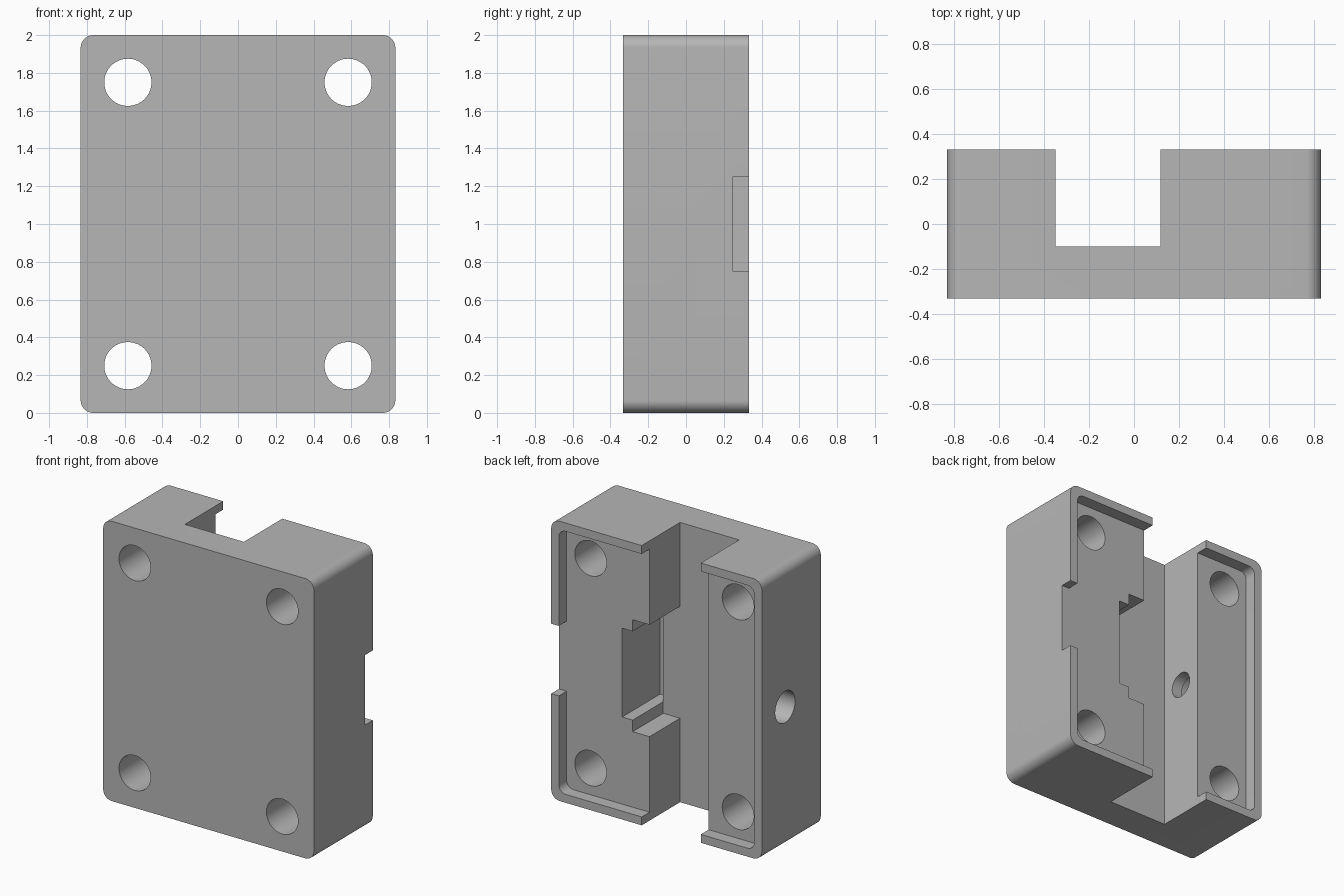
import bpy
import bmesh
import math
from mathutils import Matrix

cube = bpy.data.objects.get("Cube")
if cube:
    bpy.data.objects.remove(cube, do_unlink=True)

grey = bpy.data.materials.new("plain grey")
grey.use_nodes = True
COLOUR = (0.47, 0.47, 0.47, 1)
grey.diffuse_color = COLOUR
grey.node_tree.nodes["Principled BSDF"].inputs["Base Color"].default_value = COLOUR


def add_object(name, bm):
    bmesh.ops.recalc_face_normals(bm, faces=bm.faces)
    mesh = bpy.data.meshes.new(name)
    bm.to_mesh(mesh)
    bm.free()
    mesh.materials.append(grey)
    obj = bpy.data.objects.new(name, mesh)
    bpy.context.collection.objects.link(obj)
    return obj


def block(name, x, y, z, radius=0.0, steps=10):
    """Box between limits, with its four y-direction edges rounded."""
    bm = bmesh.new()
    bmesh.ops.create_cube(bm, size=1)
    for v in bm.verts:
        v.co = [lim[0] if c < 0 else lim[1] for c, lim in zip(v.co, (x, y, z))]
    if radius:
        edges = [e for e in bm.edges
                 if abs(e.verts[0].co.y - e.verts[1].co.y) > 0.001]
        bmesh.ops.bevel(bm, geom=edges, offset=radius, segments=steps,
                        profile=0.5, affect='EDGES')
    return add_object(name, bm)


def rod(name, centre, radius, length, axis):
    bm = bmesh.new()
    bmesh.ops.create_cone(bm, cap_ends=True, segments=64, radius1=radius,
                          radius2=radius, depth=length)
    turn = Matrix.Rotation(math.pi / 2, 4, axis)
    bmesh.ops.transform(bm, matrix=Matrix.Translation(centre) @ turn, verts=bm.verts)
    return add_object(name, bm)


# Main body with rounded upright outline
W, D, H = 0.833, 0.333, 2.0
RIM, FLOOR, CHANNEL = 0.06, 0.245, -0.1
body = block("housing_body", (-W, W), (-D, D), (0, H), 0.067)

# Back recess, vertical channel, stepped side pocket and rim notch
cutters = [
    block("recess_cutter", (RIM - W, W - RIM), (FLOOR, 0.5), (RIM, H - RIM), 0.055),
    block("channel_cutter", (-0.35, 0.117), (CHANNEL, 0.6), (-0.2, H + 0.2)),
    block("pocket_cutter", (0, 0.25), (CHANNEL, 0.4), (0.6, 1.4)),
    block("slot_cutter", (0.25, 0.333), (-0.183, 0.45), (0.683, 1.317)),
    block("notch_cutter", (0.7, 1), (FLOOR, 0.55), (0.75, 1.25)),
]

# Four screw holes
for x in (-0.583, 0.583):
    for z in (0.25, 1.75):
        cutters.append(rod("screw_hole_cutter", (x, 0, z), 0.125, 2, 'X'))

# Stepped side hole into the channel
cutters.append(rod("side_bore_cutter", (-0.73, 0.07, 1), 0.112, 0.6, 'Y'))
cutters.append(rod("side_hole_cutter", (-0.4, 0.07, 1), 0.09, 0.4, 'Y'))

bpy.context.view_layer.objects.active = body
for cutter in cutters:
    cutter.hide_render = True
    mod = body.modifiers.new(cutter.name, 'BOOLEAN')
    mod.operation = 'DIFFERENCE'
    mod.solver = 'EXACT'
    mod.object = cutter
    bpy.ops.object.modifier_apply(modifier=mod.name)
    bpy.data.objects.remove(cutter, do_unlink=True)

bpy.ops.object.select_all(action='DESELECT')
body.select_set(True)
bpy.ops.object.shade_smooth_by_angle(angle=math.radians(30))
